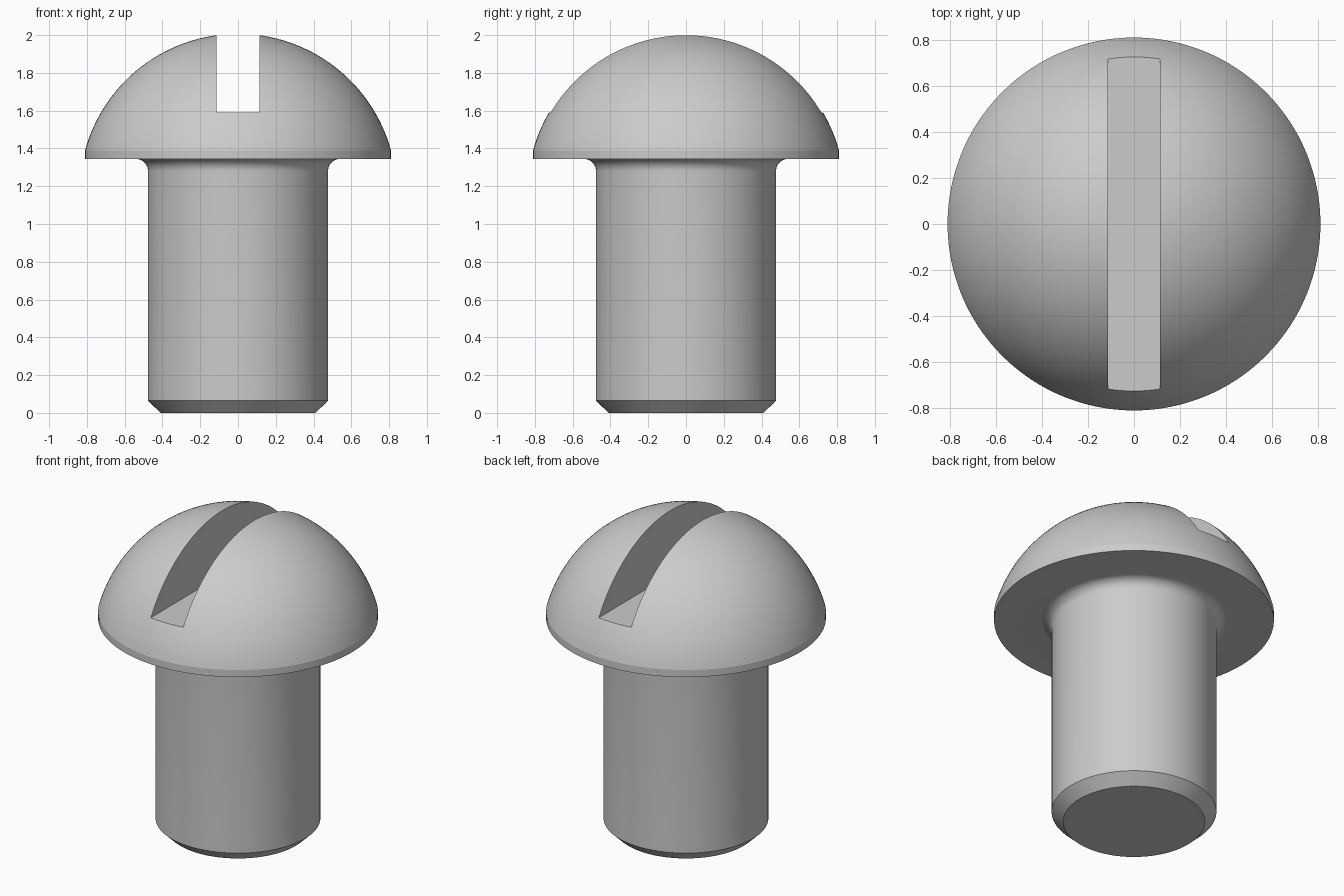
import bpy, bmesh, math
from mathutils import Matrix

cube = bpy.data.objects.get("Cube")
if cube:
    bpy.data.objects.remove(cube, do_unlink=True)

# One plain metal colour
metal = bpy.data.materials.new("grey metal")
metal.use_nodes = True
metal.diffuse_color = (0.6, 0.6, 0.6, 1)
metal.node_tree.nodes["Principled BSDF"].inputs["Base Color"].default_value = (0.6, 0.6, 0.6, 1)


def add_object(name, bm):
    mesh = bpy.data.meshes.new(name)
    bmesh.ops.recalc_face_normals(bm, faces=bm.faces)
    bm.to_mesh(mesh)
    bm.free()
    mesh.materials.append(metal)
    obj = bpy.data.objects.new(name, mesh)
    bpy.context.collection.objects.link(obj)
    return obj


def arc(cx, cz, radius, start, end, steps):
    angles = [start + (end - start) * i / steps for i in range(steps + 1)]
    return [(cx + radius * math.cos(a), cz + radius * math.sin(a)) for a in angles]


def lathe(name, profile, sides=128):
    bm = bmesh.new()
    verts = [bm.verts.new((r, 0, z)) for r, z in profile]
    edges = [bm.edges.new(pair) for pair in zip(verts, verts[1:])]
    bmesh.ops.spin(bm, geom=verts + edges, cent=(0, 0, 0), axis=(0, 0, 1),
                   angle=math.tau, steps=sides, use_merge=True)
    bmesh.ops.remove_doubles(bm, verts=bm.verts, dist=0.0001)
    return add_object(name, bm)


# Dimensions of shank, head and dome
shank_r, fillet, under_z = 0.477, 0.065, 1.345
head_r, rim_z, peak_z = 0.81, 1.39, 2.007
rise = peak_z - rim_z
dome_r = (head_r ** 2 + rise ** 2) / (2 * rise)
dome_z = peak_z - dome_r

# Profile: chamfered tip, shank, fillet under the head, rim, dome
profile = [(0, 0), (0.41, 0), (shank_r, 0.065)]
profile += arc(shank_r + fillet, under_z - fillet, fillet, math.pi, math.pi / 2, 10)
profile += [(head_r, under_z)]
profile += arc(0, dome_z, dome_r, math.asin((rim_z - dome_z) / dome_r), math.pi / 2, 32)
profile[-1] = (0, peak_z)
screw = lathe("round_head_screw", profile)

# Straight slot cut across the head from front to back
bm = bmesh.new()
bmesh.ops.create_cube(bm, size=1, matrix=Matrix.Translation((0, 0, 2.09))
                      @ Matrix.Diagonal((0.228, 2, 1, 1)))
cutter = add_object("slot_cutter", bm)
cutter.hide_render = True

slot = screw.modifiers.new("slot", "BOOLEAN")
slot.operation = "DIFFERENCE"
slot.solver = "EXACT"
slot.object = cutter
bpy.context.view_layer.objects.active = screw
screw.select_set(True)
cutter.select_set(False)
bpy.ops.object.modifier_apply(modifier="slot")
bpy.data.objects.remove(cutter, do_unlink=True)

bpy.ops.object.shade_smooth_by_angle(angle=math.radians(15))
